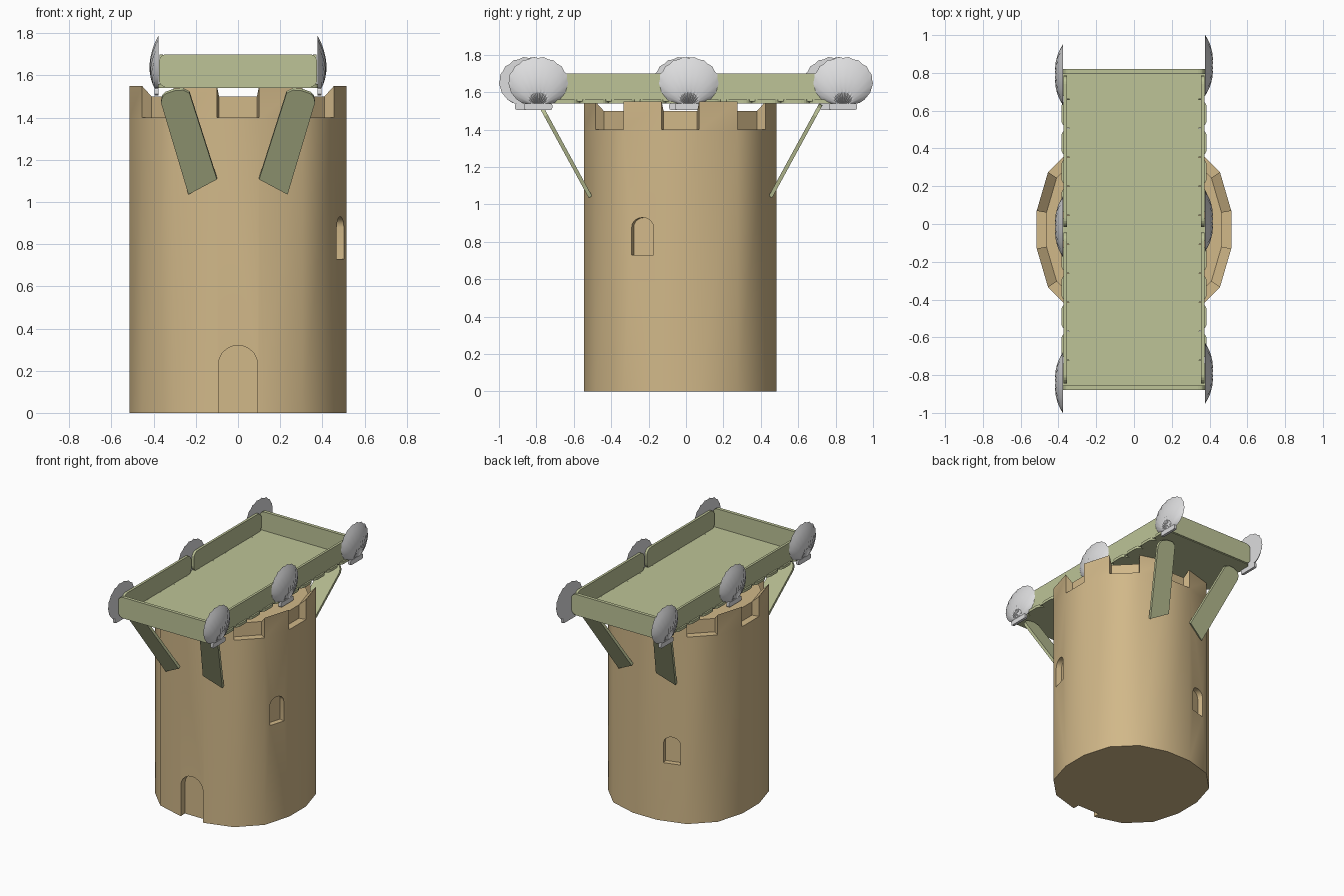
import bpy, bmesh
from math import sin, cos, pi, radians
from mathutils import Vector as V

if "Cube" in bpy.data.objects:
    bpy.data.objects.remove(bpy.data.objects["Cube"])

CY = -0.03  # tower centre along y


def material(name, rgb):
    m = bpy.data.materials.new(name)
    m.use_nodes = True
    m.diffuse_color = (*rgb, 1)
    m.node_tree.nodes["Principled BSDF"].inputs["Base Color"].default_value = (*rgb, 1)
    return m


SAND = material("sandstone", (0.64, 0.48, 0.25))
GREEN = material("pale green wood", (0.51, 0.55, 0.31))
SHELL = material("shell white", (0.72, 0.72, 0.73))


def finish(name, bm, mat, smooth=None):
    bmesh.ops.recalc_face_normals(bm, faces=bm.faces)
    me = bpy.data.meshes.new(name)
    bm.to_mesh(me)
    bm.free()
    me.materials.append(mat)
    ob = bpy.data.objects.new(name, me)
    bpy.context.collection.objects.link(ob)
    if smooth:
        shade(ob, smooth)
    return ob


def shade(ob, angle):
    bpy.ops.object.select_all(action="DESELECT")
    ob.select_set(True)
    bpy.context.view_layer.objects.active = ob
    bpy.ops.object.shade_smooth_by_angle(angle=radians(angle))


def prism(name, pts, origin, u, v, depth, mat):
    """Extrude a flat outline, given in the u/v plane, along the depth vector."""
    bm = bmesh.new()
    o, u, v, d = V(origin), V(u), V(v), V(depth)
    a = [bm.verts.new(o + u * p + v * q) for p, q in pts]
    b = [bm.verts.new(w.co + d) for w in a]
    bm.faces.new(a)
    bm.faces.new(b)
    for i in range(len(a)):
        j = (i + 1) % len(a)
        bm.faces.new((a[i], a[j], b[j], b[i]))
    return finish(name, bm, mat)


def rounded(w, h, r, steps=5):
    """Rounded rectangle outline centred on the origin."""
    out = []
    for k, (sx, sy) in enumerate(((1, 1), (-1, 1), (-1, -1), (1, -1))):
        for i in range(steps + 1):
            t = (k + i / steps) * pi / 2
            out.append((sx * (w / 2 - r) + r * cos(t), sy * (h / 2 - r) + r * sin(t)))
    return out


def arch(w, h, rise, steps=10):
    """Round-topped opening standing on the origin."""
    top = [(w / 2 * cos(pi * i / steps), h - rise + rise * sin(pi * i / steps))
           for i in range(steps + 1)]
    return [(-w / 2, 0), (w / 2, 0)] + top


# Tower outline: sixteen-sided, slightly squared circle
quarter = [(0.515, -0.1), (0.515, 0.1), (0.455, 0.305), (0.305, 0.455)]
ring = []
for k in range(4):
    for x, y in quarter:
        for _ in range(k):
            x, y = -y, x
        ring.append((x, y))

# Tower body with wedge-topped battlements around a raised deck
bm = bmesh.new()


def loop(scale, z):
    return [bm.verts.new((x * scale, y * scale + CY, z)) for x, y in ring]


base, sill, crest = loop(1, 0), loop(1, 1.4), loop(1, 1.55)
foot, deck = loop(0.9, 1.4), loop(0.9, 1.5)
bm.faces.new(base)
bm.faces.new(deck)
for i in range(16):
    j = (i + 1) % 16
    bm.faces.new((base[i], base[j], sill[j], sill[i]))
    if i % 2 == 0:  # notch
        bm.faces.new((sill[i], sill[j], foot[j], foot[i]))
        bm.faces.new((foot[i], foot[j], deck[j], deck[i]))
    else:  # merlon
        bm.faces.new((sill[i], sill[j], crest[j], crest[i]))
        bm.faces.new((crest[i], crest[j], deck[j], deck[i]))
        for k in (i, j):
            bm.faces.new((sill[k], crest[k], deck[k], foot[k]))
tower = finish("tower", bm, SAND)


def carve(name, facet, outline, z, depth):
    """Cut a recess into the middle of one tower facet."""
    a, b = (V((*ring[k % 16], 0)) for k in (facet, facet + 1))
    u = (b - a).normalized()
    n = V((u.y, -u.x, 0))
    mid = (a + b) / 2 + V((0, CY, z)) - n * depth
    cutter = prism(name, outline, mid, u, (0, 0, 1), n * (depth + 0.1), SAND)
    cutter.hide_render = True
    mod = tower.modifiers.new(name, "BOOLEAN")
    mod.operation = "DIFFERENCE"
    mod.solver = "EXACT"
    mod.object = cutter
    bpy.context.view_layer.objects.active = tower
    bpy.ops.object.modifier_apply(modifier=name)
    bpy.data.objects.remove(cutter)


carve("door_recess", 12, arch(0.185, 0.34, 0.09), -0.02, 0.05)
carve("right_window_recess", 15, arch(0.12, 0.2, 0.05), 0.73, 0.04)
carve("back_window_recess", 5, arch(0.12, 0.2, 0.05), 0.435, 0.04)
shade(tower, 35)

X, Y, Z = V((1, 0, 0)), V((0, 1, 0)), V((0, 0, 1))

# Platform floor: planks with rounded ends
step = 0.1535
for i in range(11):
    prism(f"floor_plank_{i + 1}", rounded(0.77, step, 0.045),
          (0, CY + (i - 5) * step, 1.54), X, Y, Z * 0.02, GREEN)

# Platform end panels
for name, y in (("front_panel", -0.88), ("back_panel", 0.795)):
    prism(name, rounded(0.75, 0.155, 0.035), (0, y, 1.6225), X, Z, Y * 0.025, GREEN)

# Platform side panels, two per side
for side, x in (("left", 0.355), ("right", -0.373)):
    for end, y in (("front", -0.445), ("back", 0.385)):
        prism(f"{side}_{end}_panel", rounded(0.8, 0.15, 0.045),
              (x, y, 1.625), Y, Z, X * 0.018, GREEN)

# Slanted braces from tower to platform; outline follows height along the slope
brace = [(0.235, 1.045), (0.1, 1.117), (0.222, 1.5), (0.23, 1.525), (0.26, 1.54),
         (0.3, 1.538), (0.345, 1.522), (0.36, 1.505), (0.365, 1.48)]
for end, s in (("front", -1), ("back", 1)):
    for side, m in (("left", 1), ("right", -1)):
        prism(f"{end}_{side}_brace", [(m * x, z - 1.05) for x, z in brace],
              (0, CY + s * 0.475, 1.05), X, (0, s * 0.545, 1), (0, s * 0.018, -0.01), GREEN)


def shell(name, side, y):
    """Ribbed scallop with a flat back, bulging outward from the platform side."""
    bm = bmesh.new()
    cols, rows = 28, 8
    hinge = V((0, 0, 1.52))
    grid = []
    for c in range(cols + 1):
        f = c / cols
        t = radians(-55 + 290 * f)
        rib = 1 if c % 2 else 0.88
        rim = V((0, 0.16 * cos(t), 1.655 + 0.135 * sin(t))) - hinge
        rim *= 1 if c % 2 else 0.975
        column = []
        for r in range(rows + 1):
            q = r / rows
            p = hinge + rim * q
            p.x = 0.043 * sin(pi * q ** 0.85) ** 0.8 * sin(pi * f) ** 0.6 * rib if 0 < r < rows else 0
            column.append(bm.verts.new(p))
        grid.append(column)
    for a, b in zip(grid, grid[1:]):
        for r in range(rows):
            bm.faces.new((a[r], a[r + 1], b[r + 1], b[r]))
        bm.faces.new((a[0], a[rows], b[rows]))  # flat back
    bmesh.ops.remove_doubles(bm, verts=bm.verts, dist=0.0001)
    ob = finish(name, bm, SHELL, 50)
    ears = prism(name + "_hinge", rounded(0.15, 0.035, 0.01, 2), (0, 0, 1.523), Y, Z, X * 0.02, SHELL)
    for part in (ob, ears):
        part.location = (side * 0.377, side * y, 0)
        part.rotation_euler.z = 0 if side > 0 else pi


# Shells along both sides, the second side turned half a circle
for side, label in ((1, "left"), (-1, "right")):
    for i, y in enumerate((-0.79, 0.015, 0.84)):
        shell(f"{label}_shell_{i + 1}", side, y)
